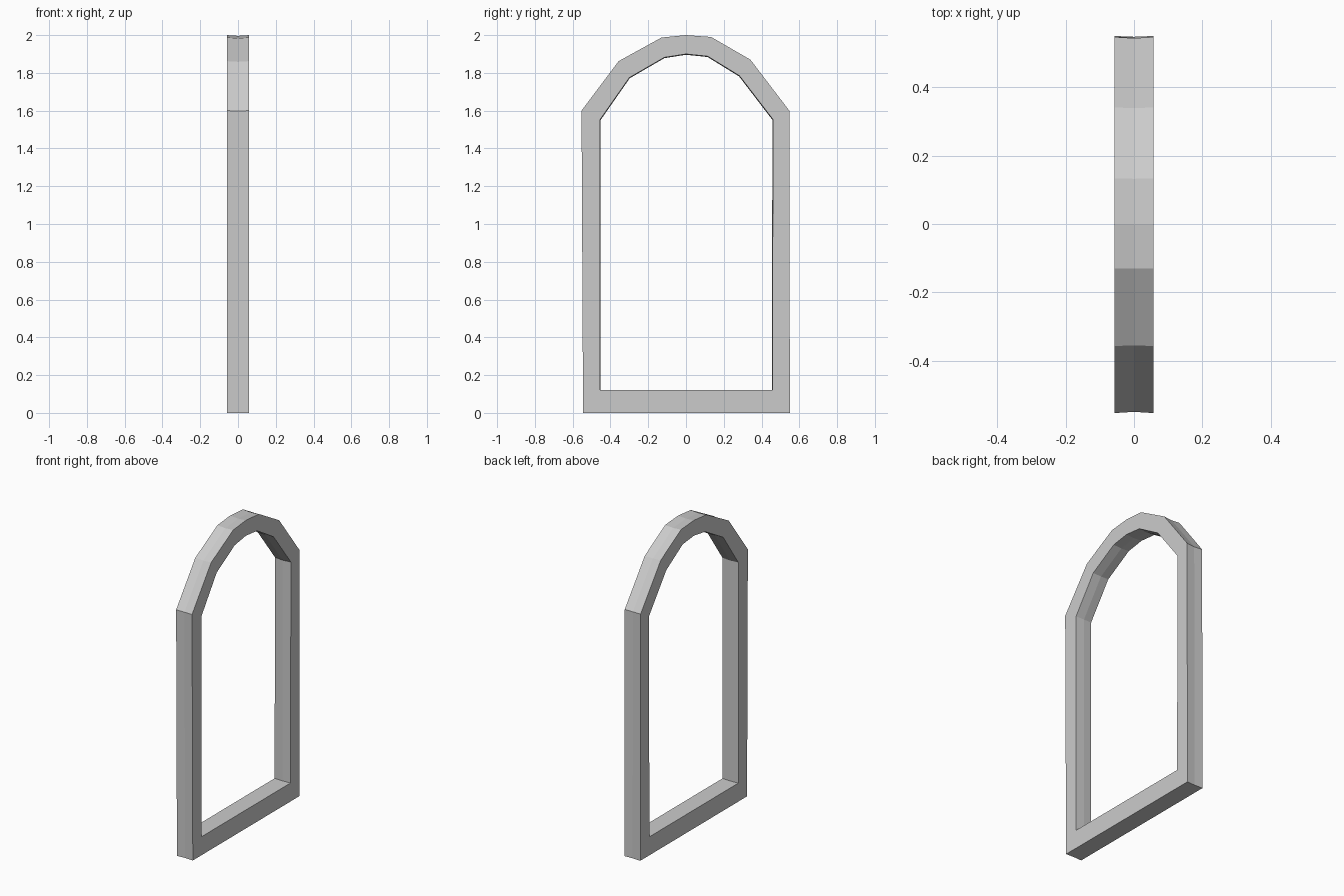
import bpy, bmesh
from mathutils import Vector

if "Cube" in bpy.data.objects:
    bpy.data.objects.remove(bpy.data.objects["Cube"])

HALF = 0.057      # half the frame depth
CREASE = 0.004    # shallow crease along the middle of the edge faces

# Arched outline (y, z) and its matching opening
outer = [(-0.545, 0), (-0.553, 1.6), (-0.357, 1.862), (-0.13, 1.987), (0, 2.0),
         (0.133, 1.99), (0.341, 1.87), (0.547, 1.6), (0.55, 0)]
inner = [(-0.455, 0.12), (-0.455, 1.553), (-0.30, 1.775), (-0.115, 1.882), (0, 1.9),
         (0.115, 1.888), (0.283, 1.785), (0.461, 1.553), (0.457, 0.12)]


def section(o, i):
    """Six-point cross-section of the frame between outer and inner points."""
    o, i = Vector(o), Vector(i)
    d = (i - o).normalized() * CREASE
    om = o + d
    if o.y == 0:
        om.y = 0
    im = i + d
    if o.y == 0:
        im.y = i.y
    return [(-HALF, *o), (0, *om), (HALF, *o), (HALF, *i), (0, *im), (-HALF, *i)]


# Sweep the cross-section round the arch and close it along the sill
bm = bmesh.new()
rings = [[bm.verts.new(p) for p in section(o, i)] for o, i in zip(outer, inner)]
for k, a in enumerate(rings):
    b = rings[(k + 1) % len(rings)]
    for j in range(6):
        n = (j + 1) % 6
        bm.faces.new((a[j], a[n], b[n], b[j]))
bmesh.ops.recalc_face_normals(bm, faces=bm.faces)

mesh = bpy.data.meshes.new("arched_frame")
bm.to_mesh(mesh)
bm.free()
bpy.context.collection.objects.link(bpy.data.objects.new("arched_frame", mesh))
